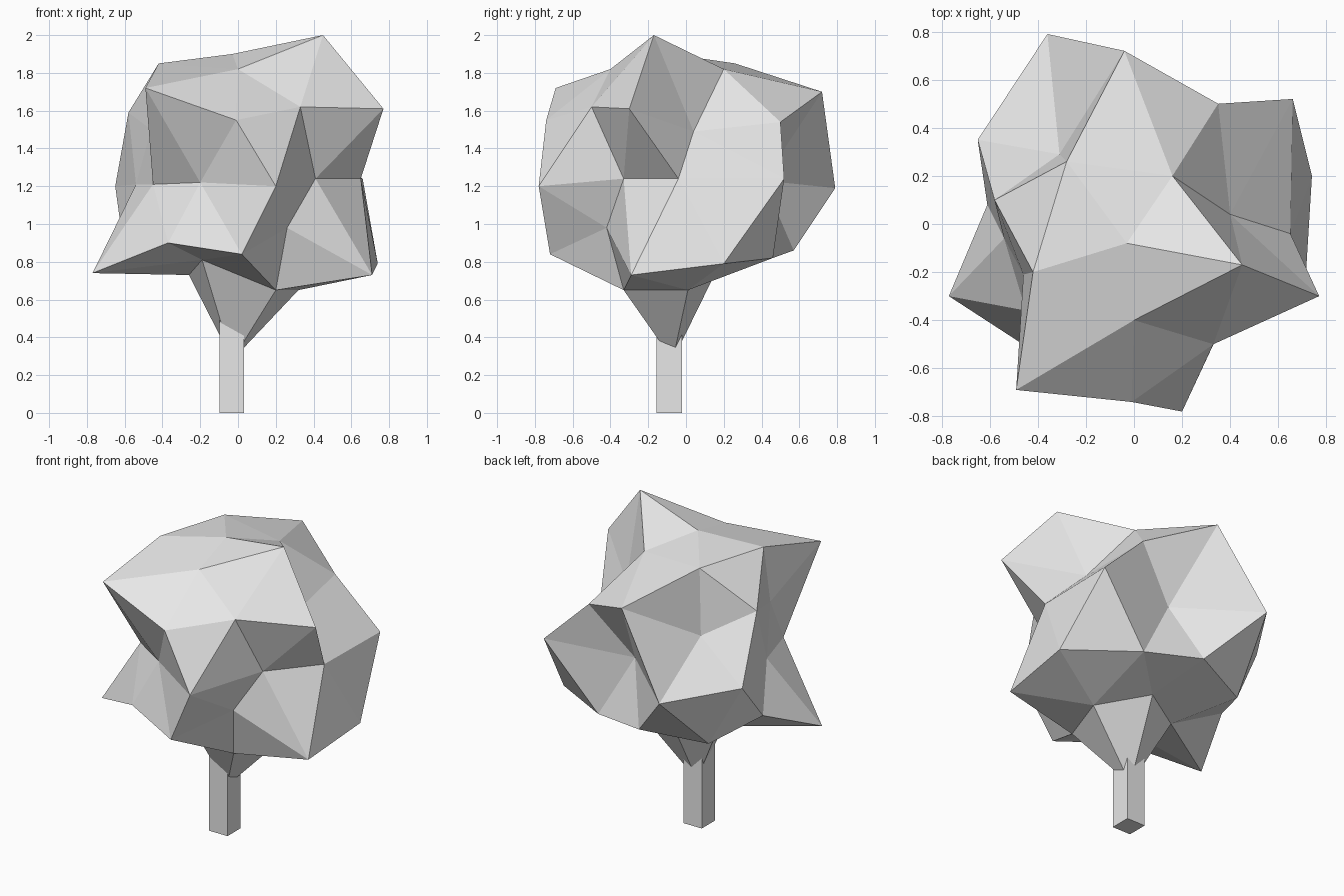
import bpy
import bmesh
import math
from mathutils import Matrix, Vector

default_cube = bpy.data.objects.get("Cube")
if default_cube:
    bpy.data.objects.remove(default_cube, do_unlink=True)


def make_material(name, colour):
    material = bpy.data.materials.new(name)
    material.use_nodes = True
    material.diffuse_color = colour
    material.node_tree.nodes["Principled BSDF"].inputs["Base Color"].default_value = colour
    return material


def make_object(name, bm, material):
    bmesh.ops.recalc_face_normals(bm, faces=bm.faces[:])
    mesh = bpy.data.meshes.new(name)
    bm.to_mesh(mesh)
    bm.free()
    mesh.materials.append(material)
    for polygon in mesh.polygons:
        polygon.use_smooth = False
    thing = bpy.data.objects.new(name, mesh)
    bpy.context.scene.collection.objects.link(thing)
    return thing


pale_grey = make_material("pale grey", (0.8, 0.8, 0.8, 1.0))

# Trunk: a thin square post that runs up into the crown
trunk = bmesh.new()
bmesh.ops.create_cube(
    trunk, size=1,
    matrix=Matrix.Translation((-0.033, -0.088, 0.3)) @ Matrix.Diagonal((0.132, 0.134, 0.6, 1)))
make_object("trunk", trunk, pale_grey)

# Crown: a coarse ball whose rings of corners are pulled into an irregular shape.
# Each ring is keyed by its height on the unit ball and holds its first angle
# and its corners in hundredths, going round anticlockwise.
rings = {
    1.0: (0, [(-3, -8, 190)]),
    0.9: (-90, [(0, -40, 182), (45, -17, 200), (16, 20, 182), (-28, 26, 185), (-42, -20, 185)]),
    0.5: (-54, [(33, -50, 162), (40, 4, 149), (-4, 72, 170), (-58, 10, 159), (-49, -69, 172)]),
    0.4: (-90, [(-1, -74, 155), (77, -30, 161), (35, 50, 154), (-31, 29, 143), (-46, -21, 150)]),
    0.0: (0, [(65, -4, 124), (66, 52, 124), (8, 41, 123), (-36, 79, 119), (-65, 35, 120),
              (-54, -6, 121), (-45, -36, 121), (-20, -53, 122), (20, -78, 120), (41, -33, 124)]),
    -0.4: (18, [(74, 20, 79), (-6, 57, 86), (-61, 8, 91), (-37, -56, 90), (26, -42, 98)]),
    -0.5: (-18, [(71, -29, 73), (31, 46, 82), (-45, 41, 81), (-77, -30, 74), (2, -72, 84)]),
    -0.9: (18, [(32, 1, 65), (0, 17, 77), (-26, 3, 73), (-19, -30, 81), (20, -33, 65)]),
    -1.0: (0, [(-3, -7, 28)]),
}

crown = bmesh.new()
bmesh.ops.create_icosphere(crown, subdivisions=2, radius=1,
                           matrix=Matrix.Rotation(math.radians(-18), 4, "Z"))
for vert in crown.verts:
    first_angle, corners = rings[round(vert.co.z, 1)]
    angle = math.degrees(math.atan2(vert.co.y, vert.co.x))
    index = round((angle - first_angle) * len(corners) / 360) % len(corners)
    vert.co = Vector(corners[index]) / 100
make_object("crown", crown, pale_grey)
